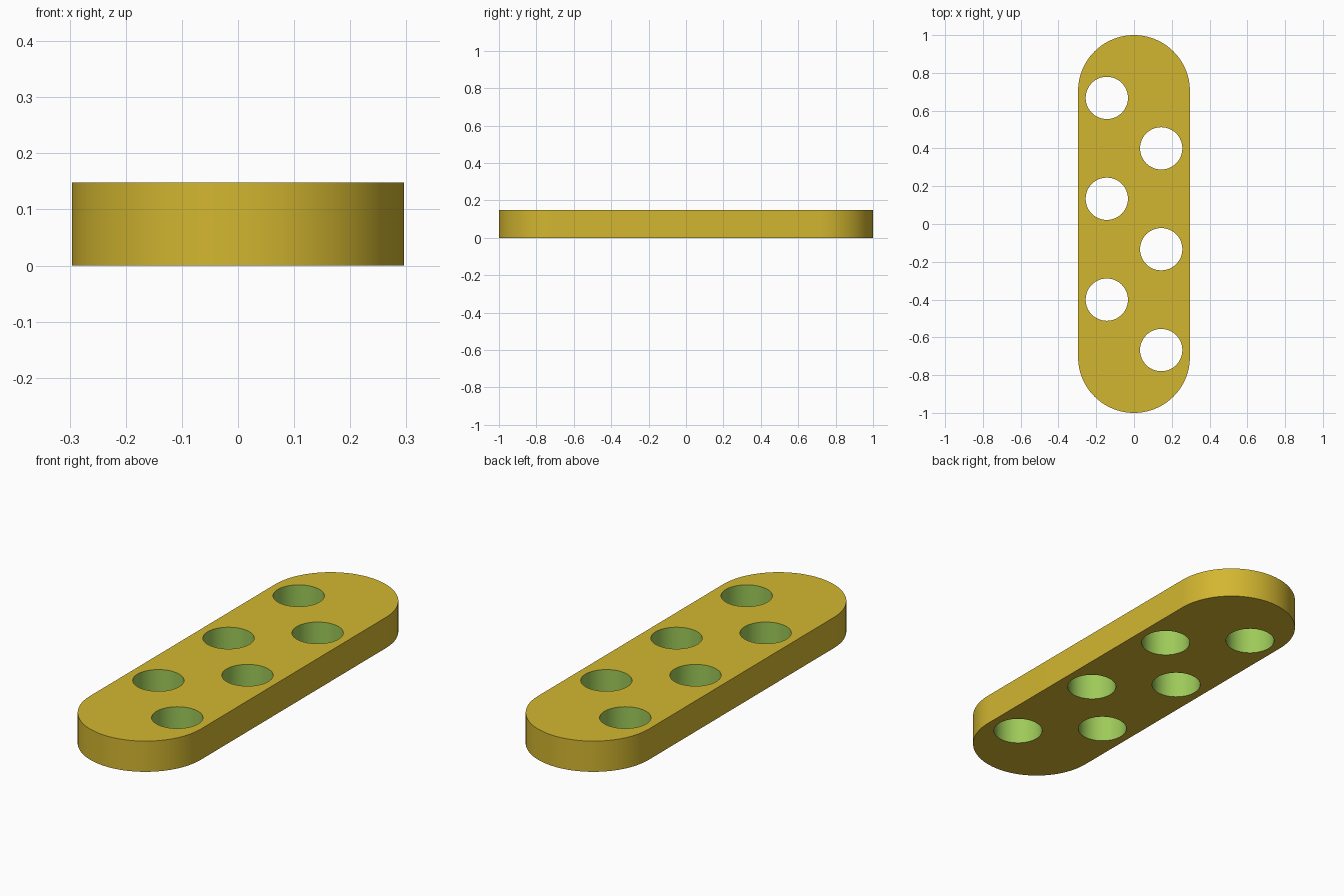
import bpy, bmesh, math
from mathutils import Vector

if "Cube" in bpy.data.objects:
    bpy.data.objects.remove(bpy.data.objects["Cube"])

HALF_W, HALF_L, THICK = 0.296, 1.0, 0.148
HOLE_R, HOLE_X, PITCH = 0.112, 0.144, 0.267


def material(name, rgb):
    m = bpy.data.materials.new(name)
    m.diffuse_color = (*rgb, 1)
    m.use_nodes = True
    m.node_tree.nodes["Principled BSDF"].inputs["Base Color"].default_value = m.diffuse_color
    return m


def arc(cx, cy, r, start, sweep, n):
    return [(cx + r * math.cos(start + sweep * i / n),
             cy + r * math.sin(start + sweep * i / n)) for i in range(n + 1)]


def add_loop(bm, pts):
    vs = [bm.verts.new((x, y, 0)) for x, y in pts]
    return [bm.edges.new((vs[i - 1], vs[i])) for i in range(len(vs))]


# Staggered holes, alternating right and left from front to back
holes = [Vector((HOLE_X if i % 2 == 0 else -HOLE_X, (i - 2.5) * PITCH))
         for i in range(6)]

# Rounded strip outline with round holes
bm = bmesh.new()
cy = HALF_L - HALF_W
edges = add_loop(bm, arc(0, cy, HALF_W, 0, math.pi, 48)
                 + arc(0, -cy, HALF_W, math.pi, math.pi, 48))
for h in holes:
    edges += add_loop(bm, arc(h.x, h.y, HOLE_R, 0, math.tau, 48)[:-1])
bmesh.ops.triangle_fill(bm, edges=edges, use_beauty=True, normal=(0, 0, 1))

# Thicken into a plate
ext = bmesh.ops.extrude_face_region(bm, geom=bm.faces[:], use_keep_orig=True)
top = [g for g in ext["geom"] if isinstance(g, bmesh.types.BMVert)]
bmesh.ops.translate(bm, verts=top, vec=(0, 0, THICK))
bmesh.ops.recalc_face_normals(bm, faces=bm.faces[:])

# Hole walls take the second colour
for f in bm.faces:
    c = f.calc_center_median().xy
    wall = abs(f.normal.z) < 0.5
    f.material_index = int(wall and any((c - h).length < HOLE_R + 0.01 for h in holes))

mesh = bpy.data.meshes.new("perforated_plate")
bm.to_mesh(mesh)
bm.free()
mesh.materials.append(material("gold", (0.65, 0.47, 0.03)))
mesh.materials.append(material("leaf green", (0.34, 0.59, 0.10)))
plate = bpy.data.objects.new("perforated_plate", mesh)
bpy.context.collection.objects.link(plate)
bpy.context.view_layer.objects.active = plate
plate.select_set(True)
bpy.ops.object.shade_smooth_by_angle(angle=math.radians(30))
